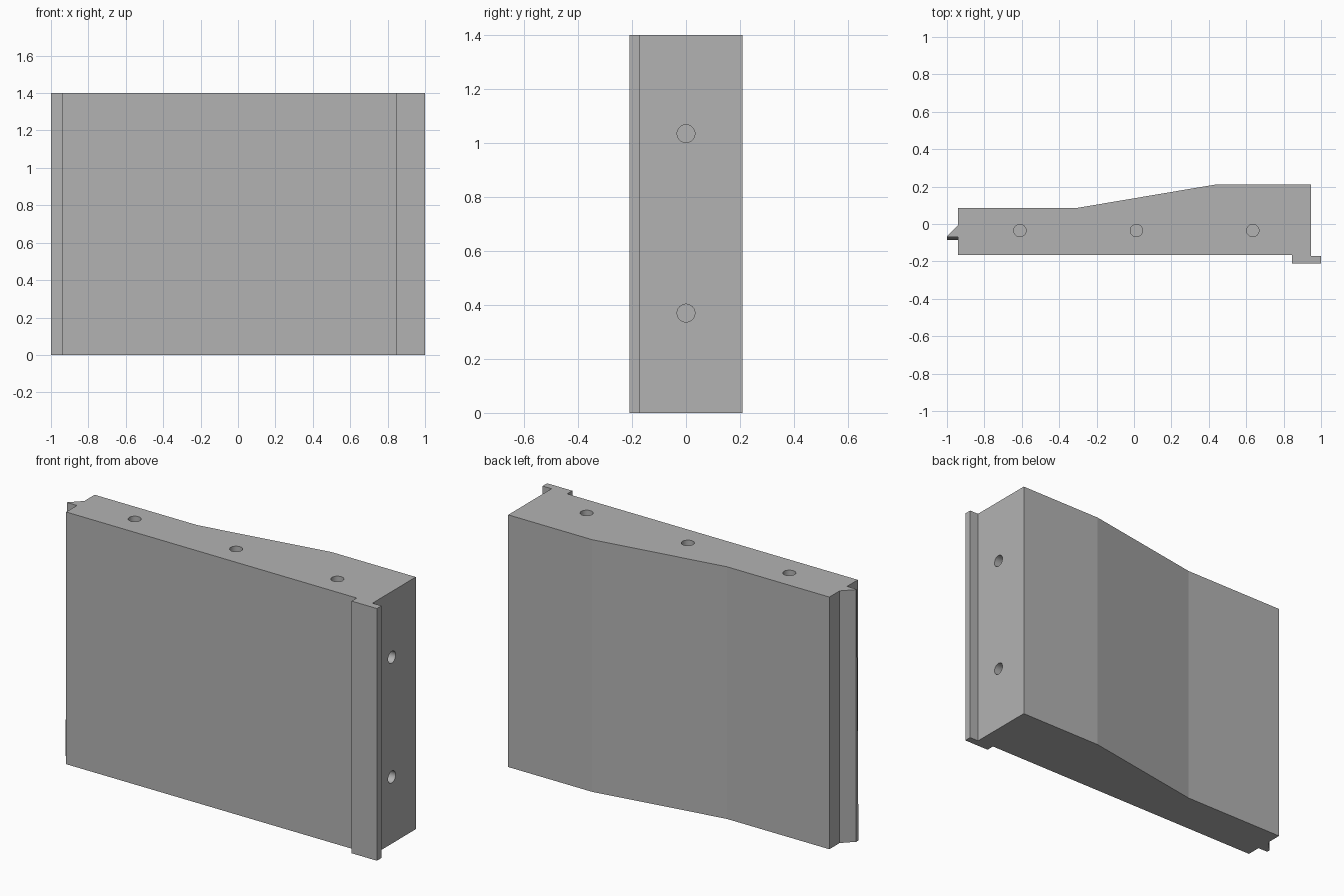
import bpy, bmesh, math
from mathutils import Matrix

cube = bpy.data.objects.get("Cube")
if cube:
    bpy.data.objects.remove(cube, do_unlink=True)

HEIGHT = 1.4

concrete = bpy.data.materials.new("concrete_grey")
concrete.use_nodes = True
colour = (0.45, 0.45, 0.45, 1)
concrete.diffuse_color = colour
concrete.node_tree.nodes["Principled BSDF"].inputs["Base Color"].default_value = colour


def finish(bm, name):
    bmesh.ops.recalc_face_normals(bm, faces=bm.faces)
    mesh = bpy.data.meshes.new(name)
    bm.to_mesh(mesh)
    bm.free()
    mesh.materials.append(concrete)
    obj = bpy.data.objects.new(name, mesh)
    bpy.context.collection.objects.link(obj)
    return obj


# Wall panel: plan profile extruded upwards, with lip and tongue
tongue_front_top, tongue_front_bottom = -0.07, -0.085
profile = [(-0.94, -0.165), (0.845, -0.165), (0.845, -0.21), (1, -0.21),
           (1, -0.17), (0.945, -0.17), (0.945, 0.21), (0.43, 0.21),
           (-0.31, 0.085), (-0.94, 0.085), (-0.94, -0.005),
           (-1, -0.065), (-1, tongue_front_top), (-0.94, tongue_front_top)]
bm = bmesh.new()
bottom = bm.faces.new([bm.verts.new((x, y, 0)) for x, y in profile])
top = bmesh.ops.extrude_face_region(bm, geom=[bottom], use_keep_orig=True)
top_verts = [g for g in top["geom"] if isinstance(g, bmesh.types.BMVert)]
bmesh.ops.translate(bm, verts=top_verts, vec=(0, 0, HEIGHT))
# The tongue thickens slightly towards its foot
for v in bm.verts:
    if v.co.z < 0.01 and abs(v.co.y - tongue_front_top) < 0.001:
        v.co.y = tongue_front_bottom
panel = finish(bm, "wall_panel")

# Blind round holes in the top and the side
bm = bmesh.new()
RADIUS, DEPTH = 0.033, 0.2


def hole(matrix):
    bmesh.ops.create_cone(bm, cap_ends=True, segments=32, radius1=RADIUS,
                          radius2=RADIUS, depth=2 * DEPTH, matrix=matrix)


for x in (-0.61, 0.013, 0.635):
    hole(Matrix.Translation((x, -0.035, HEIGHT)))
for z in (0.37, 1.035):
    hole(Matrix.Translation((0.945, 0, z)) @ Matrix.Rotation(math.pi / 2, 4, "Y"))
cutter = finish(bm, "hole_cutter")
cutter.hide_render = True
cutter.hide_viewport = True

cut = panel.modifiers.new("holes", "BOOLEAN")
cut.operation = "DIFFERENCE"
cut.solver = "EXACT"
cut.object = cutter

# Apply the cut, then smooth only the hole walls
bpy.context.view_layer.objects.active = panel
panel.select_set(True)
bpy.ops.object.modifier_apply(modifier=cut.name)
bpy.data.objects.remove(cutter, do_unlink=True)
bpy.ops.object.shade_smooth_by_angle(angle=math.radians(12))
for face in panel.data.polygons:
    if face.area > 0.05:
        face.use_smooth = False
